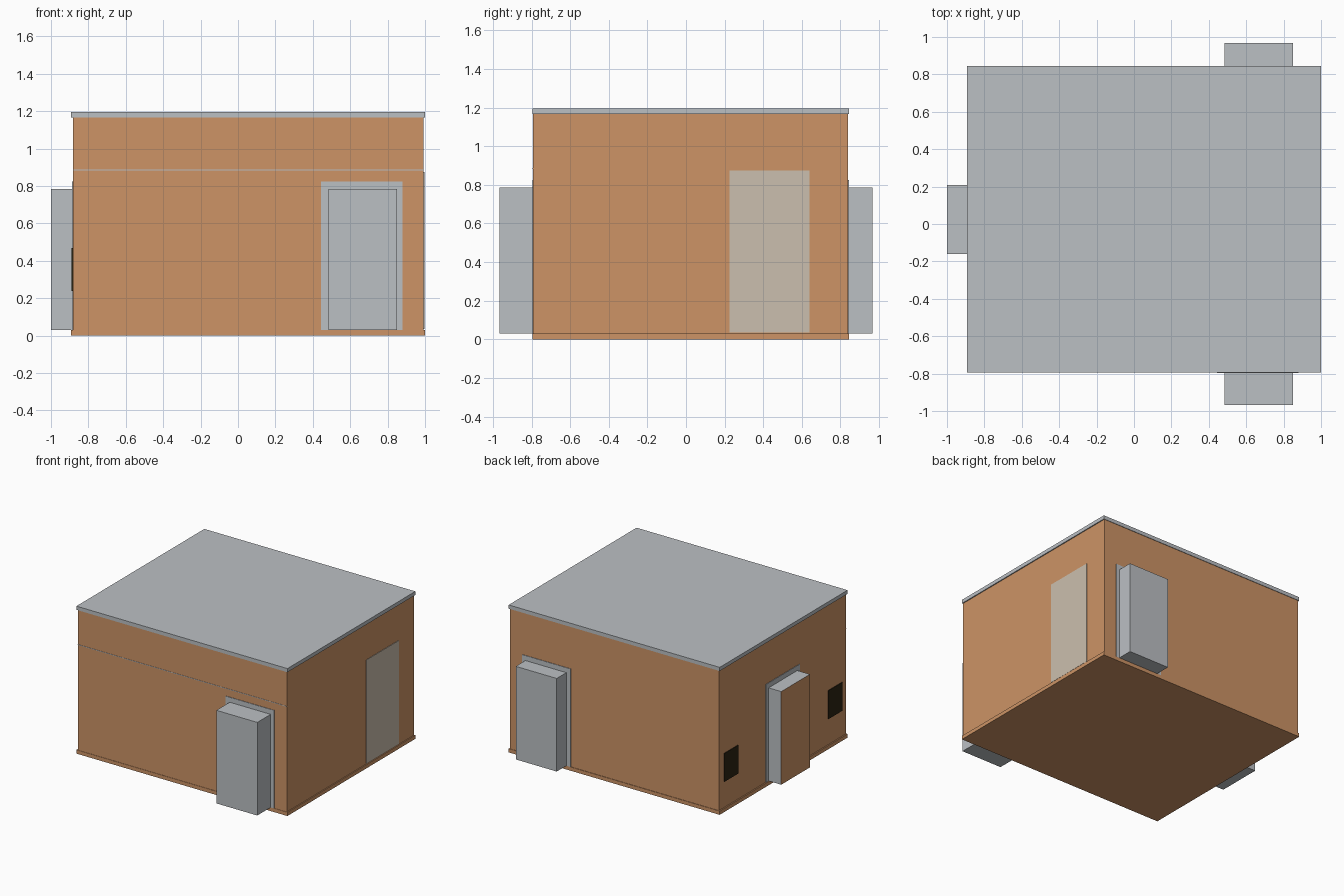
import bpy, bmesh

if "Cube" in bpy.data.objects:
    bpy.data.objects.remove(bpy.data.objects["Cube"])


def material(name, rgb):
    m = bpy.data.materials.new(name)
    m.diffuse_color = (*rgb, 1.0)
    m.use_nodes = True
    m.node_tree.nodes["Principled BSDF"].inputs["Base Color"].default_value = m.diffuse_color
    return m


CLAY = material("clay_orange", (0.61, 0.295, 0.132))
GREY = material("light_grey", (0.50, 0.525, 0.55))
BEIGE = material("beige", (0.60, 0.52, 0.425))
DARK = material("dark_opening", (0.024, 0.017, 0.006))


def box(name, x, y, z, mat):
    """Box from (min, max) ranges on each axis."""
    bm = bmesh.new()
    bmesh.ops.create_cube(bm, size=1.0)
    for v in bm.verts:
        v.co = [r[0] if c < 0 else r[1] for c, r in zip(v.co, (x, y, z))]
    mesh = bpy.data.meshes.new(name)
    bm.to_mesh(mesh)
    bm.free()
    mesh.materials.append(mat)
    obj = bpy.data.objects.new(name, mesh)
    bpy.context.collection.objects.link(obj)
    return obj


# main outline of the building
X0, X1, Y0, Y1 = -0.883, 0.992, -0.792, 0.84
RIM_X, RIM_Y = (-0.893, 1.0), (-0.795, 0.844)
T = 0.004  # thickness of applied plates

# plinth, two wall bands and flat roof
box("plinth", RIM_X, RIM_Y, (0.0, 0.03), CLAY)
box("lower_wall", (X0, X1), (Y0, Y1), (0.03, 0.885), CLAY)
box("upper_wall", (X0, X1), (Y0, Y1), (0.885, 1.166), CLAY)
box("roof_slab", RIM_X, RIM_Y, (1.166, 1.196), GREY)
box("front_seam", (X0, X1), (Y0 - 0.002, Y0), (0.883, 0.888), GREY)

# door surrounds and the projecting door boxes, front and back
for side, wall, out, end in (("front", Y0, -1, -0.967), ("back", Y1, 1, 0.967)):
    box(side + "_door_surround", (0.445, 0.88),
        sorted((wall, wall + out * T)), (0.03, 0.825), GREY)
    box(side + "_door_box", (0.483, 0.85), sorted((wall, end)),
        (0.03, 0.785), GREY)

# left door, whose outer panel is clay coloured and faces inward
box("left_door_surround", (X0 - T, X0), (-0.195, 0.24), (0.03, 0.825), GREY)
left = box("left_door_box", (-1.0, X0), (-0.16, 0.208), (0.03, 0.785), GREY)
left.data.materials.append(CLAY)
bm = bmesh.new()
bm.from_mesh(left.data)
for f in bm.faces:
    if f.normal.x < -0.9:
        f.material_index = 1
        f.normal_flip()
bm.to_mesh(left.data)
bm.free()

# flat panel on the right wall
box("right_panel", (X1, X1 + T), (0.226, 0.64), (0.035, 0.875), BEIGE)

# two dark openings on the left wall
for i, (a, b) in enumerate(((0.595, 0.775), (-0.737, -0.557))):
    box(f"left_vent_{i + 1}", (X0 - 0.006, X0), (a, b), (0.24, 0.47), DARK)
